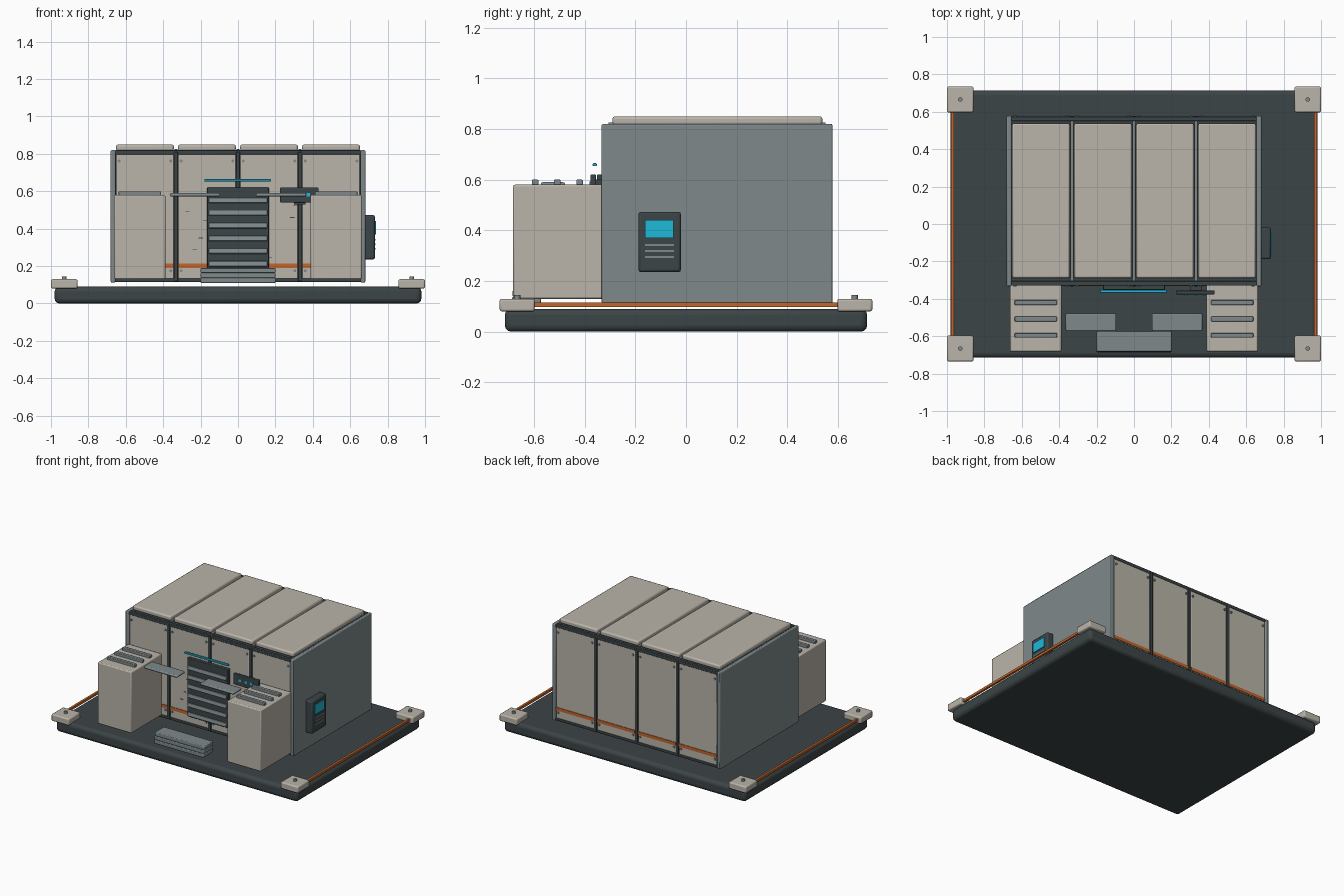
import bpy, math


def material(name, rgb):
    m = bpy.data.materials.new(name)
    m.diffuse_color = (*rgb, 1)
    return m


BEIGE = material("beige", (0.49, 0.46, 0.40))
DARK = material("dark", (0.045, 0.058, 0.062))
GREY = material("grey", (0.21, 0.25, 0.26))
ORANGE = material("orange", (0.55, 0.13, 0.025))
CYAN = material("cyan", (0.015, 0.48, 0.69))


def finish(o, name, mat):
    o.name = name
    o.data.materials.append(mat)
    bpy.ops.object.shade_smooth_by_angle(angle=math.radians(30))
    return o


def box(name, x, y, z, mat, bevel=0.0, segments=2):
    """Box from (min, max) ranges on each axis."""
    bpy.ops.mesh.primitive_cube_add(size=1, location=[sum(r) / 2 for r in (x, y, z)])
    o = bpy.context.object
    o.scale = [r[1] - r[0] for r in (x, y, z)]
    bpy.ops.object.transform_apply(location=False, rotation=False)
    finish(o, name, mat)
    if bevel:
        b = o.modifiers.new("bevel", 'BEVEL')
        b.width = bevel
        b.segments = segments
    return o


def bolt(name, loc, r, depth, mat, rot=(0, 0, 0)):
    bpy.ops.mesh.primitive_cylinder_add(vertices=12, radius=r, depth=depth, location=loc, rotation=rot)
    return finish(bpy.context.object, name, mat)


def span(c, half):
    return (c - half, c + half)


# Base plate, corner blocks and side trim
box("base_plate", (-0.98, 0.98), (-0.715, 0.715), (0, 0.09), DARK, 0.025, 3)
for sx in (-1, 1):
    for sy in (-1, 1):
        box("corner_block", span(sx * 0.929, 0.071), span(sy * 0.666, 0.069), (0.08, 0.13), BEIGE, 0.008)
        bolt("corner_bolt", (sx * 0.929, sy * 0.666, 0.135), 0.012, 0.02, GREY)
    box("base_trim", span(sx * 0.97, 0.008), (-0.605, 0.605), (0.098, 0.115), ORANGE)

# Body core, side walls and rails
box("body_core", (-0.66, 0.66), (-0.312, 0.557), (0.115, 0.815), DARK)
for sx in (-1, 1):
    box("side_wall", span(sx * 0.668, 0.013), (-0.333, 0.578), (0.112, 0.82), GREY, 0.006)
for y in (-0.318, 0.563):
    for z in ((0.115, 0.135), (0.797, 0.82)):
        box("frame_rail", (-0.656, 0.656), span(y, 0.012), z, DARK, 0.004)

# Wall panels, stripes and bolts on the front and back; roof panels
for cx in (-0.4975, -0.166, 0.166, 0.4975):
    for s, y in ((-1, -0.318), (1, 0.563)):
        box("wall_panel", span(cx, 0.154), span(y, 0.009), (0.132, 0.80), BEIGE, 0.004)
        box("wall_stripe", span(cx, 0.153), span(y + s * 0.009, 0.004), (0.19, 0.213), ORANGE)
        for bx in (-0.138, 0.138):
            for bz in (0.175, 0.762):
                bolt("panel_bolt", (cx + bx, y + s * 0.011, bz), 0.008, 0.01, GREY, (math.pi / 2, 0, 0))
    box("roof_panel", span(cx, 0.154), (-0.29, 0.538), (0.815, 0.85), BEIGE, 0.01)
for mx in (-0.332, 0, 0.332):
    for y in (-0.322, 0.567):
        box("mullion", span(mx, 0.011), span(y, 0.011), (0.118, 0.81), DARK, 0.003)
    box("roof_rib", span(mx, 0.008), (-0.305, 0.55), (0.81, 0.826), GREY)

# Front cabinets with top vents, and counter shelves
for sx in (-1, 1):
    box("cabinet", span(sx * 0.525, 0.137), (-0.682, -0.325), (0.13, 0.58), BEIGE, 0.007)
    for y in (-0.595, -0.508, -0.42):
        box("cabinet_vent", span(sx * 0.525, 0.113), span(y, 0.013), (0.575, 0.6), GREY, 0.004)
    box("counter_shelf", span(sx * 0.23, 0.135), (-0.573, -0.478), (0.572, 0.59), GREY, 0.007)

# Louvred shutter with light bar
box("shutter_back", (-0.165, 0.165), (-0.352, -0.325), (0.19, 0.62), DARK, 0.004)
for i in range(6):
    slat = box("shutter_slat", (-0.157, 0.157), span(-0.354, 0.006), span(0.212 + i * 0.068, 0.014), GREY, 0.003)
    slat.rotation_euler.x = math.radians(-12)
box("light_bar", (-0.18, 0.176), (-0.368, -0.352), (0.653, 0.665), CYAN, 0.003)

# Layered entry step
for i in range(3):
    box("entry_step", (-0.2, 0.2), (-0.687 + i * 0.003, -0.573), (0.11 + i * 0.027, 0.137 + i * 0.027), GREY, 0.005)

# Status panel on the front wall
box("status_panel", (0.225, 0.43), (-0.377, -0.355), (0.54, 0.62), DARK, 0.004)
box("status_mount", (0.30, 0.36), (-0.358, -0.32), (0.53, 0.6), DARK)
for x in (0.28, 0.328, 0.376):
    box("status_light", span(x, 0.01), (-0.381, -0.375), span(0.582, 0.01), CYAN)

# Small wear marks on the front wall
for x, z in ((-0.27, 0.49), (-0.175, 0.445), (-0.2, 0.35), (-0.23, 0.29), (0.29, 0.46), (0.305, 0.525), (0.17, 0.245)):
    box("wear_mark", span(x, 0.012), (-0.329, -0.326), span(z, 0.002), DARK)

# Control box on the right side
box("control_box", (0.675, 0.732), (-0.188, -0.02), (0.235, 0.473), DARK, 0.01)
box("control_screen", (0.728, 0.738), (-0.162, -0.05), (0.37, 0.44), CYAN)
for z in (0.342, 0.318, 0.294):
    box("control_slot", (0.73, 0.736), (-0.162, -0.048), span(z, 0.004), GREY)
